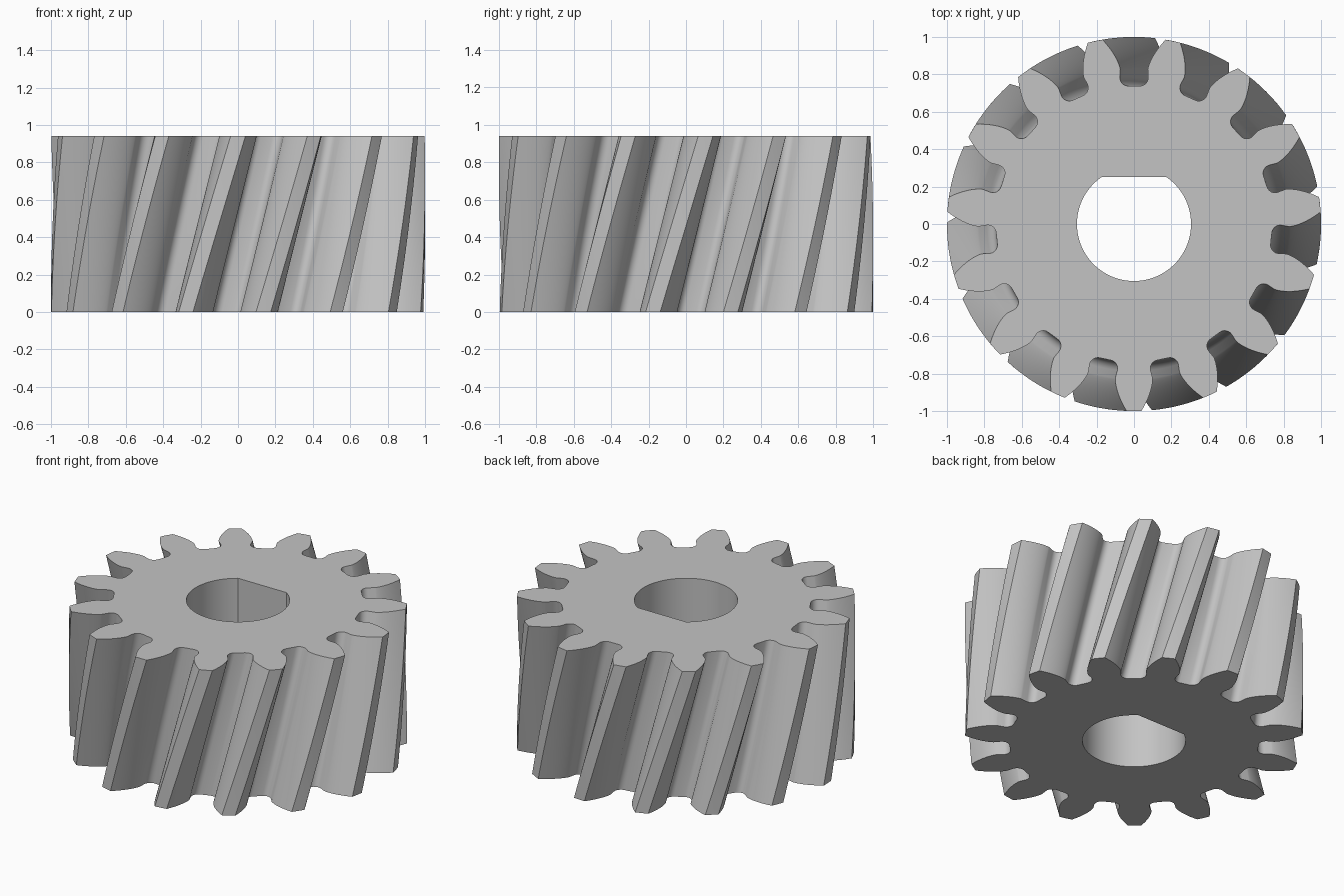
import bpy, bmesh
from math import sin, cos, tan, acos, atan2, sqrt, radians, pi, hypot

cube = bpy.data.objects.get("Cube")
if cube:
    bpy.data.objects.remove(cube, do_unlink=True)

# Gear proportions
TEETH = 15
HEIGHT = 0.94
TIP_R = 1.0
PITCH_R = 0.885
ROOT_R = 0.738
PRESSURE = radians(20.5)
TWIST = radians(16.2)
LAYERS = 16
BORE_R = 0.305
BORE_FLAT = 0.25
BASE_R = PITCH_R * cos(PRESSURE)
PITCH_ANGLE = 2 * pi / TEETH


def involute(a):
    return tan(a) - a


def half_gap(r):
    """Half the angle of the space between teeth at radius r."""
    a = acos(min(1, BASE_R / r))
    return PITCH_ANGLE / 4 - involute(PRESSURE) + involute(a)


def gap_side():
    """One side of a tooth space as (angle, radius), from floor to tip."""
    pts = [(0, ROOT_R)]
    fillet, neck = 0.045, 0.076
    for i in range(7):
        t = pi / 2 * i / 6
        x = neck - fillet + fillet * sin(t)
        y = ROOT_R + fillet - fillet * cos(t)
        pts.append((atan2(x, y), hypot(x, y)))
    for i in range(11):
        r = BASE_R + (TIP_R - BASE_R) * (i / 10) ** 1.3
        pts.append((half_gap(r), r))
    # middle of the tooth tip
    pts.append((PITCH_ANGLE / 2, TIP_R))
    return pts


def gear_outline():
    side = gap_side()
    space = [(-a, r) for a, r in reversed(side[1:])] + side[:-1]
    return [(pi / 2 + k * PITCH_ANGLE + a, r)
            for k in range(TEETH) for a, r in space]


def bore_outline(steps=72):
    start = pi / 2 + acos(BORE_FLAT / BORE_R)
    sweep = 2 * (pi - acos(BORE_FLAT / BORE_R))
    return [(start + sweep * i / steps, BORE_R) for i in range(steps + 1)]


def add_wall(bm, outline, layers, twist):
    """Stack an outline into a wall; return its bottom and top edges."""
    rings = []
    for k in range(layers + 1):
        f = k / layers
        turn = twist * (f - 1)
        rings.append([bm.verts.new((r * cos(a + turn), r * sin(a + turn), HEIGHT * f))
                      for a, r in outline])
    n = len(outline)
    for low, high in zip(rings, rings[1:]):
        for i in range(n):
            j = (i + 1) % n
            bm.faces.new((low[i], low[j], high[j], high[i]))
    return [[bm.edges.get((ring[i], ring[(i + 1) % n])) for i in range(n)]
            for ring in (rings[0], rings[-1])]


# Toothed wall, bore wall and the two end faces
bm = bmesh.new()
teeth_ends = add_wall(bm, gear_outline(), LAYERS, TWIST)
bore_ends = add_wall(bm, bore_outline(), 1, 0)
for outer, inner in zip(teeth_ends, bore_ends):
    bmesh.ops.triangle_fill(bm, use_beauty=True, use_dissolve=False, edges=outer + inner)
bmesh.ops.recalc_face_normals(bm, faces=bm.faces[:])

mesh = bpy.data.meshes.new("helical_gear")
bm.to_mesh(mesh)
bm.free()
gear = bpy.data.objects.new("helical_gear", mesh)
bpy.context.collection.objects.link(gear)

# Plain grey metal
grey = bpy.data.materials.new("plain_grey")
grey.use_nodes = True
colour = (0.55, 0.55, 0.55, 1)
grey.diffuse_color = colour
grey.node_tree.nodes["Principled BSDF"].inputs["Base Color"].default_value = colour
mesh.materials.append(grey)

bpy.ops.object.select_all(action="DESELECT")
gear.select_set(True)
bpy.context.view_layer.objects.active = gear
bpy.ops.object.shade_smooth_by_angle(angle=radians(30))
